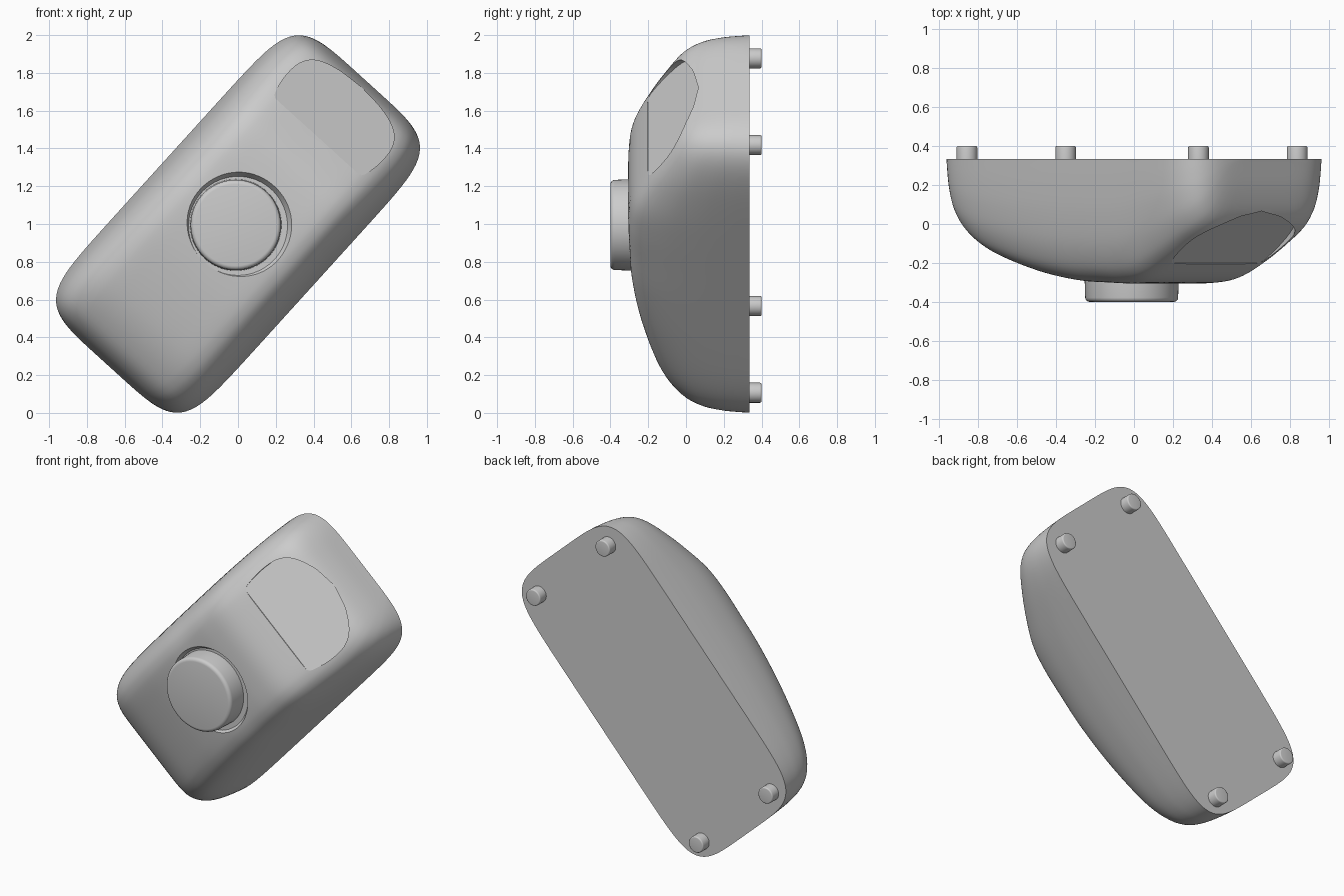
import bpy, bmesh, math
from mathutils import Matrix, Vector

if "Cube" in bpy.data.objects:
    bpy.data.objects.remove(bpy.data.objects["Cube"])

ANG = math.radians(47.8)          # tilt of the long axis
C, S = math.cos(ANG), math.sin(ANG)
BACK = 0.335                      # flat back plane
HALF_L, HALF_W = 1.017, 0.513


def place(u, v, y):
    """Device coordinates (along, across, depth) to world."""
    return Vector((C * u + S * v, y, 1 + S * u - C * v))


def spline(pts, n=8):
    """Catmull-Rom curve through 2D points."""
    p = [Vector(q) for q in pts]
    p = [2 * p[0] - p[1]] + p + [2 * p[-1] - p[-2]]
    out = []
    for i in range(1, len(p) - 2):
        a, b, c, d = p[i - 1:i + 3]
        for k in range(n):
            t = k / n
            out.append(0.5 * (2 * b + (c - a) * t + (2 * a - 5 * b + 4 * c - d) * t * t
                              + (3 * b - a - 3 * c + d) * t ** 3))
    return out + [p[-2]]


def lookup(curve, x):
    for a, b in zip(curve, curve[1:]):
        if x <= b.x:
            return a.y + (b.y - a.y) * (x - a.x) / max(b.x - a.x, 1e-9)
    return curve[-1].y


def finish(bm, name, angle=35):
    bmesh.ops.recalc_face_normals(bm, faces=bm.faces)
    me = bpy.data.meshes.new(name)
    bm.to_mesh(me)
    bm.free()
    ob = bpy.data.objects.new(name, me)
    bpy.context.collection.objects.link(ob)
    smooth(ob, angle)
    return ob


def smooth(ob, angle=35):
    bpy.ops.object.select_all(action='DESELECT')
    ob.select_set(True)
    bpy.context.view_layer.objects.active = ob
    bpy.ops.object.shade_smooth_by_angle(angle=math.radians(angle))


def cylinder(name, x, z, y0, y1, r_back, r_front, bevel=0.0, bevel_front=True):
    """Round part with its axis along y, from y0 (front) to y1 (back)."""
    bm = bmesh.new()
    m = Matrix.Translation((x, (y0 + y1) / 2, z)) @ Matrix.Rotation(math.pi / 2, 4, 'X')
    bmesh.ops.create_cone(bm, cap_ends=True, segments=64, radius1=r_back, radius2=r_front,
                          depth=y1 - y0, matrix=m)
    if bevel:
        y = y0 if bevel_front else y1
        rim = [e for e in bm.edges if all(abs(w.co.y - y) < 1e-4 for w in e.verts)]
        bmesh.ops.bevel(bm, geom=rim, offset=bevel, segments=4, profile=0.5, affect='EDGES')
    return finish(bm, name)


def cut(ob, cutter):
    mod = ob.modifiers.new("cut", 'BOOLEAN')
    mod.operation, mod.solver, mod.object = 'DIFFERENCE', 'EXACT', cutter
    bpy.ops.object.select_all(action='DESELECT')
    bpy.context.view_layer.objects.active = ob
    bpy.ops.object.modifier_apply(modifier=mod.name)
    bpy.data.objects.remove(cutter)


# Body: domed cross-sections lofted along the long axis
profile = spline([(-1.017, BACK), (-1.0, .17), (-.965, .045), (-.88, -.055), (-.7, -.155),
                  (-.4, -.243), (-.12, -.29), (.1, -.302), (.29, -.305), (.45, -.283),
                  (.62, -.207), (.77, -.122), (.9, -.04), (.965, .04), (1.0, .17),
                  (1.017, BACK)])
half = spline([(0, 1), (.3, 1), (.52, .997), (.64, .982), (.74, .94), (.83, .85), (.91, .68),
               (.96, .45), (.985, .22), (1, 0)], 4)
section = [(-p.x, p.y) for p in reversed(half)] + [(p.x, p.y) for p in half[1:]]

bm = bmesh.new()
rows, N = [], 120
for i in range(N + 1):
    a = math.pi * i / N
    ca, sa = math.cos(a), math.sin(a)
    lo, hi = 0, 2                 # radius on the rounded outline, by bisection
    for _ in range(40):
        r = (lo + hi) / 2
        if abs(r * ca) ** 9 + abs(r * sa) ** 5 > 1:
            hi = r
        else:
            lo = r
    u, w = -HALF_L * r * ca, HALF_W * r * sa
    depth = BACK - lookup(profile, u)
    if i in (0, N):
        w = depth = 0
    rows.append([bm.verts.new(place(u, q * w, BACK - s * depth)) for q, s in section])
for r0, r1 in zip(rows, rows[1:]):
    for j in range(len(section) - 1):
        bm.faces.new((r0[j], r0[j + 1], r1[j + 1], r1[j]))
bmesh.ops.remove_doubles(bm, verts=bm.verts, dist=1e-5)
bmesh.ops.holes_fill(bm, edges=[e for e in bm.edges if e.is_boundary], sides=0)
body = finish(bm, "body")

# Sloped screen recess
side = spline([(.625, .3), (.65, .322), (.75, .34), (.85, .33), (.92, .275),
               (.96, .16), (.975, 0)], 5)
outline = [(p.x, p.y) for p in side] + [(p.x, -p.y) for p in reversed(side[:-1])]
bm = bmesh.new()
floor = [bm.verts.new(place(u, v, -.2 + .79 * (u - .625))) for u, v in outline]
lid = [bm.verts.new(place(u, v, -.8)) for u, v in outline]
bm.faces.new(floor)
bm.faces.new(lid)
for i in range(len(outline)):
    k = (i + 1) % len(outline)
    bm.faces.new((floor[i], floor[k], lid[k], lid[i]))
cut(body, finish(bm, "screen_cutter"))

# Groove around the dial
cut(body, cylinder("groove_cutter", 0, .99, -.36, -.27, .262, .32))
smooth(body, 28)

# Dial
cylinder("dial", -.012, .995, -.40, -.24, .243, .238, bevel=.022)

# Four feet on the back
for i, (a, b) in enumerate([(1, 1), (1, -1), (-1, 1), (-1, -1)]):
    p = place(.885 * a, .342 * b, 0)
    cylinder(f"foot_{i + 1}", p.x - .01, p.z - .008, BACK - .02, .40, .053, .053,
             bevel=.008, bevel_front=False)
